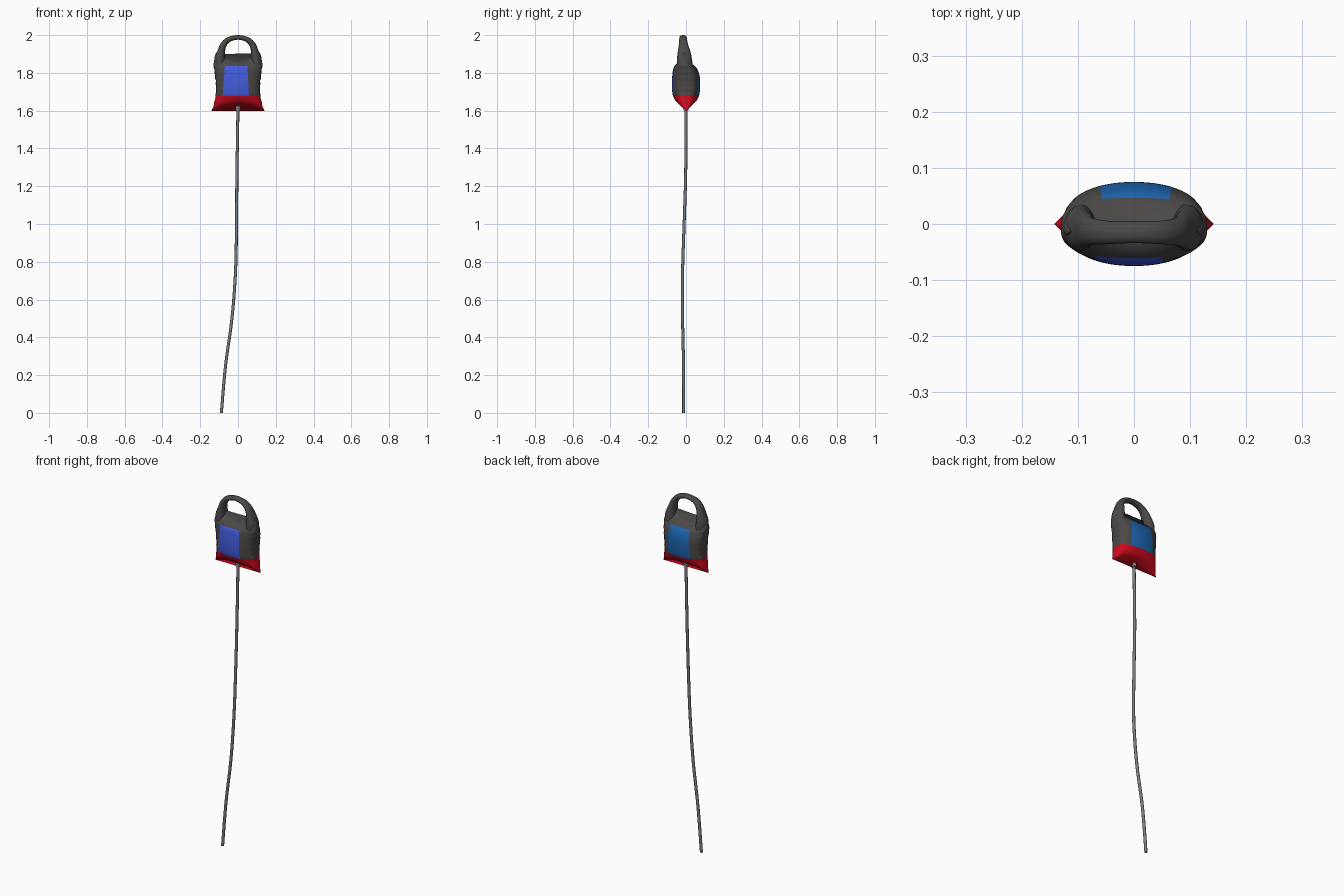
import bpy, bmesh, math
from mathutils import Vector

if "Cube" in bpy.data.objects:
    bpy.data.objects.remove(bpy.data.objects["Cube"])


def material(name, rgb):
    m = bpy.data.materials.new(name)
    m.diffuse_color = (*rgb, 1)
    m.use_nodes = True
    m.node_tree.nodes["Principled BSDF"].inputs["Base Color"].default_value = m.diffuse_color
    return m


GREY = material("charcoal", (0.07, 0.066, 0.064))
RED = material("red", (0.62, 0.003, 0.012))
BLUE = material("royal blue", (0.055, 0.105, 0.72))
BLUE2 = material("deep blue", (0.012, 0.125, 0.42))
STEEL = material("mid grey", (0.2, 0.2, 0.2))


def smooth_rows(rows, n):
    """Catmull-Rom through rows of numbers, n steps per span."""
    out = []
    for i in range(len(rows) - 1):
        a, b, c, d = (rows[min(max(j, 0), len(rows) - 1)] for j in range(i - 1, i + 3))
        for s in range(n):
            t = s / n
            out.append([0.5 * (2 * q + (r - p) * t + (2 * p - 5 * q + 4 * r - u) * t * t
                               + (3 * q - p - 3 * r + u) * t ** 3)
                        for p, q, r, u in zip(a, b, c, d)])
    return out + [list(rows[-1])]


def loft(bm, rings):
    """Skin closed rings and cap both ends; returns the faces of each band."""
    vs = [[bm.verts.new(p) for p in ring] for ring in rings]
    bands = []
    for lo, hi in zip(vs, vs[1:]):
        n = len(lo)
        bands.append([bm.faces.new((lo[k], lo[(k + 1) % n], hi[(k + 1) % n], hi[k]))
                      for k in range(n)])
    bm.faces.new(vs[0][::-1])
    bm.faces.new(vs[-1])
    return bands


def finish(bm, name, mats, angle=50):
    bmesh.ops.recalc_face_normals(bm, faces=bm.faces)
    me = bpy.data.meshes.new(name)
    bm.to_mesh(me)
    bm.free()
    ob = bpy.data.objects.new(name, me)
    bpy.context.collection.objects.link(ob)
    for m in mats:
        me.materials.append(m)
    bpy.ops.object.select_all(action='DESELECT')
    ob.select_set(True)
    bpy.context.view_layer.objects.active = ob
    bpy.ops.object.shade_smooth_by_angle(angle=math.radians(angle))
    return ob


# Padded bag: rows of height, half width, half depth, y centre, edge lift
BAG = [(1.622, .140, .004, 0, -.024), (1.632, .135, .030, 0, -.020),
       (1.648, .127, .052, 0, -.012), (1.677, .118, .068, 0, .004),
       (1.70, .117, .073, 0, 0), (1.74, .117, .075, 0, 0),
       (1.78, .121, .073, 0, 0), (1.82, .127, .064, -.004, 0),
       (1.84, .129, .050, -.008, .010), (1.855, .124, .030, -.011, .028),
       (1.863, .113, .008, -.013, .046)]
STEP, SIDES = 4, 64
bm = bmesh.new()
rings = []
for z, w, t, yc, lift in smooth_rows(BAG, STEP):
    ring = []
    for k in range(SIDES):
        a = 2 * math.pi * k / SIDES
        c, s = math.cos(a), math.sin(a)
        # shallow crimps along the side seams
        x = w * c * (1 + 0.012 * c ** 6 * math.sin(z * 210))
        y = yc + t * math.copysign(abs(s) ** 0.65, s)
        ring.append((x, y, z + lift * c * c))
    rings.append(ring)
bands = loft(bm, rings)
# Red lower band
for band in bands[:3 * STEP]:
    for f in band:
        f.material_index = 1
bm.faces.ensure_lookup_table()
bm.faces[len(bm.faces) - 2].material_index = 1


# Blue panels cut into the front and back
def panel(side, x0, x1, z0, z1, index):
    for co, no in (((x0, 0, z0), (1, 0, -.08)), ((x1, 0, z0), (1, 0, .05)),
                   ((0, 0, z1), (0, 0, 1))):
        faces = [f for f in bm.faces if f.calc_center_median().y * side > 0.012
                 and f.material_index == 0 and len(f.verts) < 20]
        geom = faces + list({e for f in faces for e in f.edges}) + \
            list({v for f in faces for v in f.verts})
        bmesh.ops.bisect_plane(bm, geom=geom, plane_co=co, plane_no=no, dist=1e-5)
    for f in bm.faces:
        c = f.calc_center_median()
        h = c.z - z0
        if (c.y * side > 0.012 and f.material_index == 0 and c.z < z1
                and x0 + .08 * h < c.x < x1 - .05 * h):
            f.material_index = index


panel(-1, -.082, .058, 1.677, 1.836, 2)
panel(1, -.070, .072, 1.677, 1.836, 3)
finish(bm, "padded_bag", [GREY, RED, BLUE, BLUE2])

# Carrying loop: x, z, half width, half depth, y centre (mirrored over x)
HALF = [(.094, 1.83, .028, .042, -.006), (.096, 1.87, .029, .040, -.008),
        (.088, 1.915, .020, .033, -.010), (.077, 1.948, .017, .025, -.013),
        (.050, 1.976, .014, .021, -.015), (0, 1.988, .012, .019, -.015)]
path = smooth_rows(HALF + [(-r[0], *r[1:]) for r in HALF[-2::-1]], 4)
rings = []
for i, (x, z, w, d, yc) in enumerate(path):
    p, q = path[max(i - 1, 0)], path[min(i + 1, len(path) - 1)]
    nx, nz = Vector((q[1] - p[1], p[0] - q[0])).normalized()
    rings.append([(x + nx * w * math.cos(a), yc + d * math.sin(a), z + nz * w * math.cos(a))
                  for a in (2 * math.pi * k / 20 for k in range(20))])
bm = bmesh.new()
loft(bm, rings)
finish(bm, "carry_loop", [GREY])


# Long hose, gently bent, and the collar that joins it to the bag
def tube(name, rows, n, mat):
    bm = bmesh.new()
    loft(bm, [[(x + r * math.cos(a), y + r * math.sin(a), z)
               for a in (2 * math.pi * k / 16 for k in range(16))]
              for x, y, z, r in smooth_rows(rows, n)])
    finish(bm, name, [mat])


HOSE = [(-.088, -.012, 0), (-.066, -.013, .25), (-.032, -.018, .5), (-.013, -.018, .75),
        (-.008, -.010, 1.0), (-.006, -.002, 1.25), (-.002, 0, 1.5), (0, 0, 1.63)]
tube("hose", [(*p, .008) for p in HOSE], 5, STEEL)
tube("hose_collar", [(0, 0, 1.602, .013), (0, 0, 1.635, .013)], 1, STEEL)
